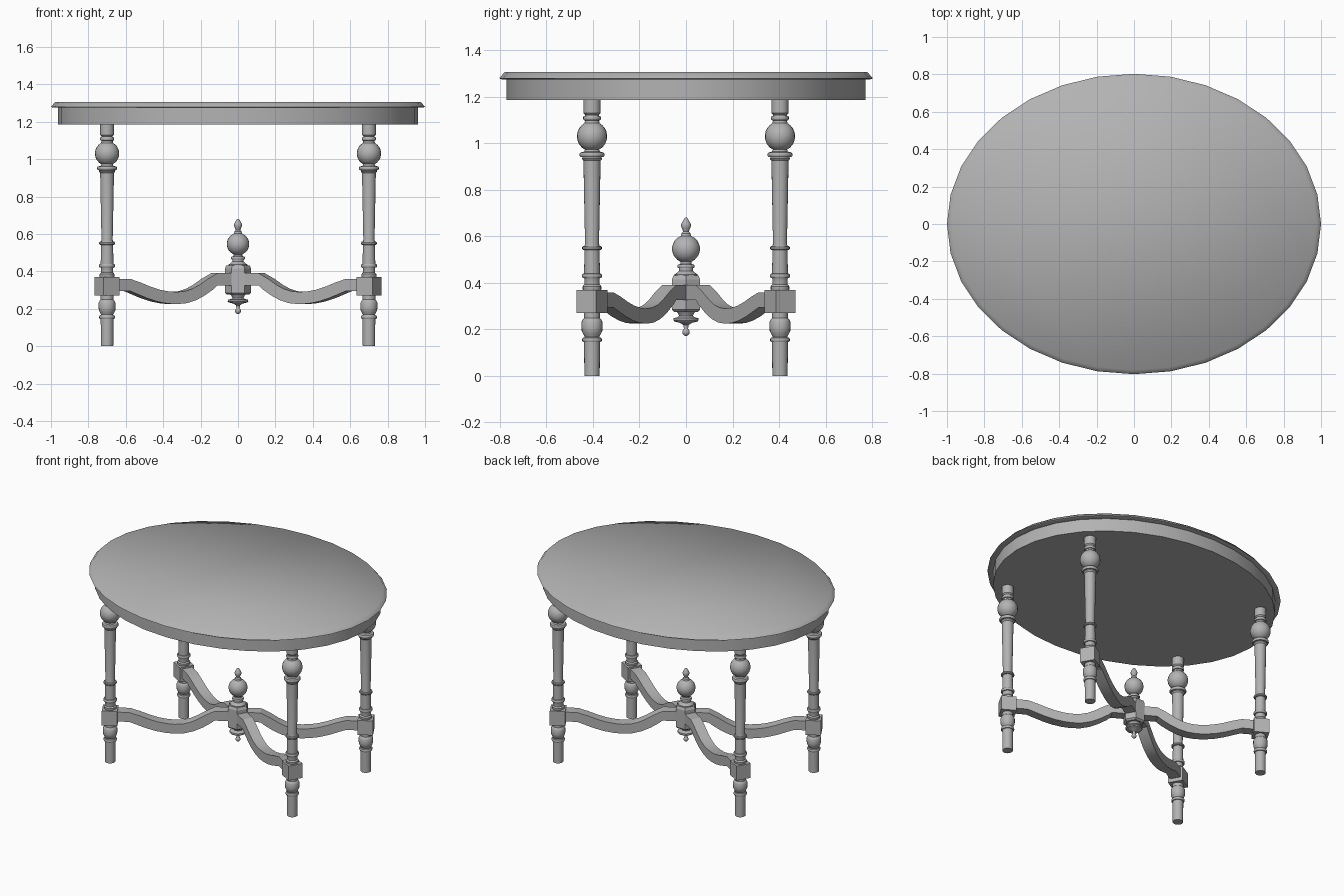
import bpy, bmesh, math
from mathutils import Vector

if "Cube" in bpy.data.objects:
    bpy.data.objects.remove(bpy.data.objects["Cube"])

LEG_X, LEG_Y = 0.70, 0.404
SPAN = math.hypot(LEG_X, LEG_Y)

# Mid grey finish shared by every part
GREY = bpy.data.materials.new("grey_finish")
GREY.diffuse_color = (0.45, 0.45, 0.45, 1)
GREY.use_nodes = True
GREY.node_tree.nodes["Principled BSDF"].inputs["Base Color"].default_value = GREY.diffuse_color


def finish(name, bm, angle=35):
    bmesh.ops.recalc_face_normals(bm, faces=bm.faces)
    me = bpy.data.meshes.new(name)
    bm.to_mesh(me)
    bm.free()
    me.materials.append(GREY)
    ob = bpy.data.objects.new(name, me)
    bpy.context.collection.objects.link(ob)
    bpy.ops.object.select_all(action='DESELECT')
    ob.select_set(True)
    bpy.context.view_layer.objects.active = ob
    bpy.ops.object.shade_smooth_by_angle(angle=math.radians(angle))
    return ob


def lathe(name, profile, sides, dy=0.0, angle=35):
    """Turn (radius, z) points; dy changes the y radius to make an oval."""
    bm = bmesh.new()
    rings = []
    for r, z in profile:
        rings.append([bm.verts.new((r * math.cos(a), (r + dy) * math.sin(a), z))
                      for a in (2 * math.pi * i / sides for i in range(sides))])
    for lo, hi in zip(rings, rings[1:]):
        for i in range(sides):
            j = (i + 1) % sides
            bm.faces.new((lo[i], lo[j], hi[j], hi[i]))
    bm.faces.new(rings[0][::-1])
    bm.faces.new(rings[-1])
    return finish(name, bm, angle)


def ball(r, z, lo, hi, n=9):
    """Profile arc of a ball between two polar angles in degrees."""
    return [(r * math.cos(t), z + r * math.sin(t)) for t in
            (math.radians(lo + (hi - lo) * i / n) for i in range(n + 1))]


def bead(base, r, z, h):
    """Rounded ring swelling from base to r, centred at z, half height h."""
    return [(base, z - h)] + [(r - (r - base) * 0.35, z - h * 0.9), (r, z - h * 0.4),
            (r, z + h * 0.4), (r - (r - base) * 0.35, z + h * 0.9)] + [(base, z + h)]


# Oval top with a sloping edge, and the apron under it
lathe("table_top", [(0.962, 1.275), (0.990, 1.275), (1.0, 1.279), (0.977, 1.306)], 32, -0.197, 50)
lathe("apron", [(0.962, 1.186), (0.962, 1.28)], 32, -0.19)

# Turned leg profile, bottom to top
leg_profile = ([(0.033, 0.0), (0.034, 0.143)] + bead(0.034, 0.042, 0.155, 0.01)
    + [(0.032, 0.168), (0.038, 0.18), (0.044, 0.192), (0.045, 0.205), (0.045, 0.232),
       (0.040, 0.242), (0.034, 0.248), (0.034, 0.30), (0.034, 0.36), (0.040, 0.372),
       (0.040, 0.385), (0.033, 0.393), (0.033, 0.418)]
    + bead(0.034, 0.043, 0.430, 0.010) + [(0.034, 0.45)]
    + bead(0.032, 0.042, 0.550, 0.009)
    + [(0.030, 0.57), (0.037, 0.925), (0.044, 0.934), (0.040, 0.941)]
    + bead(0.042, 0.053, 0.951, 0.011) + [(0.034, 0.964)]
    + ball(0.065, 1.03, -62, 60)
    + bead(0.030, 0.038, 1.108, 0.010) + [(0.030, 1.122), (0.037, 1.13), (0.037, 1.20)])

# Side profile of the stretcher centre line: (distance from middle, z)
path = [(0, 0.358), (0.145, 0.358), (0.19, 0.331), (0.24, 0.300), (0.29, 0.276), (0.34, 0.262),
        (0.395, 0.257), (0.45, 0.260), (0.51, 0.270), (0.57, 0.287), (0.63, 0.309),
        (0.685, 0.327), (SPAN - 0.03, 0.327)]


def stretcher(name, width=0.07, thick=0.065):
    bm = bmesh.new()
    rings = []
    for i, (d, z) in enumerate(path):
        a, b = path[max(i - 1, 0)], path[min(i + 1, len(path) - 1)]
        t = Vector((b[0] - a[0], b[1] - a[1])).normalized()
        if i in (0, 1, len(path) - 2, len(path) - 1):
            t = Vector((1, 0))
        nx, nz = -t.y * thick / 2, t.x * thick / 2
        rings.append([bm.verts.new((d + s * nx, y, z + s * nz)) for s, y in
                      ((-1, -width / 2), (-1, width / 2), (1, width / 2), (1, -width / 2))])
    for lo, hi in zip(rings, rings[1:]):
        for i in range(4):
            j = (i + 1) % 4
            bm.faces.new((lo[i], lo[j], hi[j], hi[i]))
    bm.faces.new(rings[0])
    bm.faces.new(rings[-1])
    return finish(name, bm, 20)


# Four legs, each with its square block and curved stretcher
for side, sx in (("right", 1), ("left", -1)):
    for end, sy in (("front", -1), ("back", 1)):
        tag = f"{end}_{side}"
        turn = math.atan2(sy * LEG_Y, sx * LEG_X)
        leg = lathe(tag + "_leg", leg_profile, 20)
        leg.location = (sx * LEG_X, sy * LEG_Y, 0)
        bm = bmesh.new()
        bmesh.ops.create_cube(bm, size=1)
        bmesh.ops.scale(bm, vec=(0.098, 0.098, 0.1), verts=bm.verts)
        block = finish(tag + "_leg_block", bm)
        block.location = (sx * LEG_X, sy * LEG_Y, 0.320)
        block.rotation_euler.z = turn
        stretcher(tag + "_stretcher").rotation_euler.z = turn

# Six-sided hub where the stretchers cross
lathe("hub", [(0.058, 0.275), (0.070, 0.285), (0.070, 0.415), (0.062, 0.432)], 6, 0, 20)

# Finial above the hub
lathe("finial", [(0.050, 0.42), (0.050, 0.436), (0.040, 0.443), (0.030, 0.452), (0.030, 0.462)]
      + bead(0.030, 0.037, 0.471, 0.008) + [(0.024, 0.482)]
      + ball(0.060, 0.546, -66, 68)
      + [(0.020, 0.608), (0.020, 0.613), (0.012, 0.62), (0.017, 0.633), (0.022, 0.645),
         (0.020, 0.655), (0.012, 0.668), (0.008, 0.676), (0.003, 0.681)], 20)

# Turned drop below the hub
lathe("pendant", [(0.003, 0.172)] + ball(0.016, 0.188, -60, 50, 6)
      + [(0.009, 0.203), (0.011, 0.218), (0.026, 0.228), (0.050, 0.234), (0.055, 0.240),
         (0.053, 0.248), (0.036, 0.252), (0.030, 0.258), (0.034, 0.268), (0.044, 0.28)], 20)
